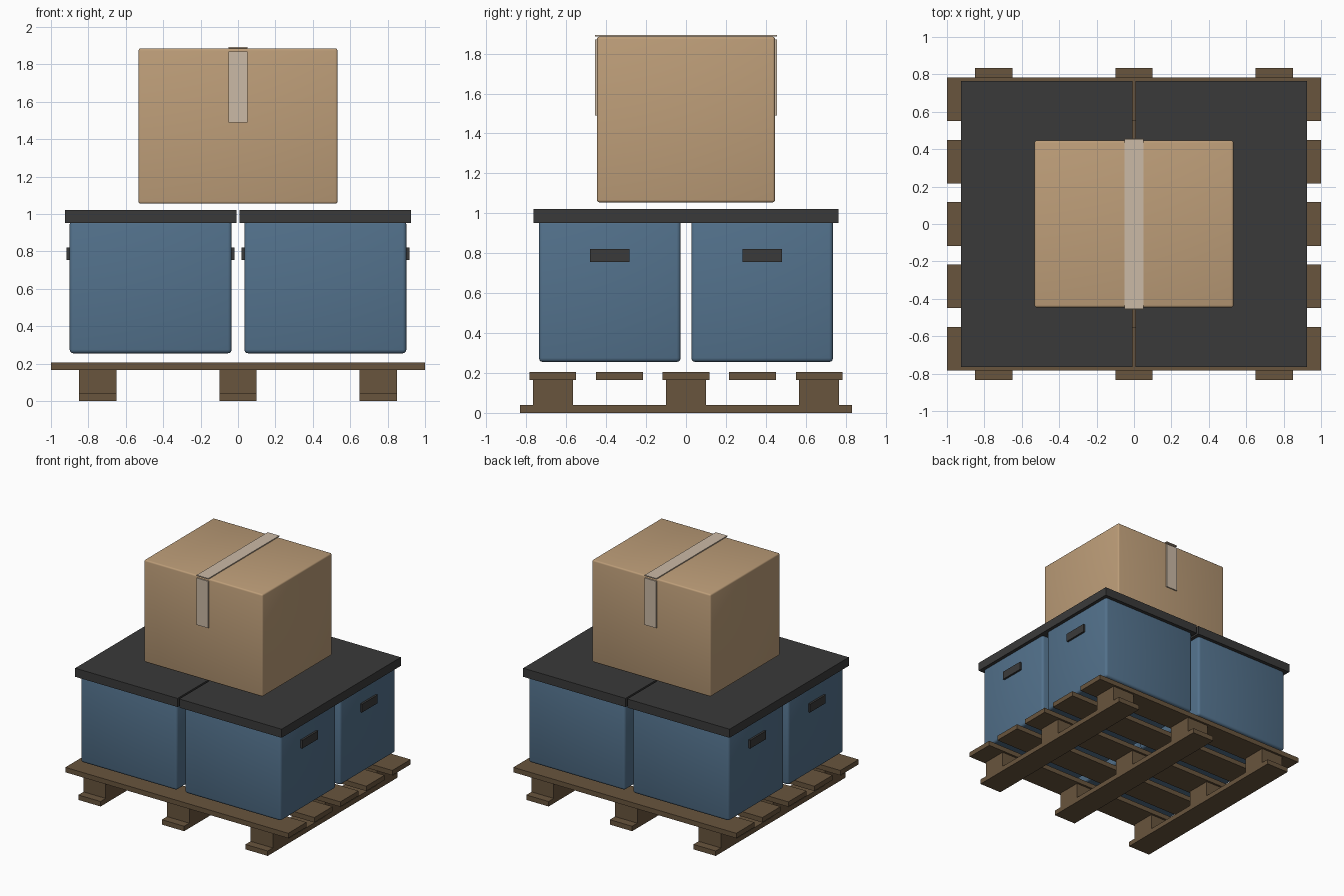
import bpy

if "Cube" in bpy.data.objects:
    bpy.data.objects.remove(bpy.data.objects["Cube"])


def material(name, rgb):
    m = bpy.data.materials.new(name)
    m.diffuse_color = (*rgb, 1)
    m.use_nodes = True
    m.node_tree.nodes["Principled BSDF"].inputs["Base Color"].default_value = m.diffuse_color
    return m


WOOD = material("brown wood", (0.14, 0.09, 0.047))
BLUE = material("blue plastic", (0.085, 0.165, 0.26))
DARK = material("dark grey plastic", (0.042, 0.042, 0.042))
CARD = material("cardboard", (0.51, 0.34, 0.19))
TAPE = material("pale tape", (0.60, 0.49, 0.38))


def box(name, x, y, z, mat, bevel=0):
    """Box from (min, max) ranges, optionally with rounded, smooth edges."""
    lo, hi = zip(x, y, z)
    bpy.ops.mesh.primitive_cube_add(
        size=1, location=[(a + b) / 2 for a, b in zip(lo, hi)])
    ob = bpy.context.object
    ob.name = name
    ob.scale = [b - a for a, b in zip(lo, hi)]
    bpy.ops.object.transform_apply(location=False, rotation=False, scale=True)
    ob.data.materials.append(mat)
    if bevel:
        mod = ob.modifiers.new("round edges", 'BEVEL')
        mod.width = bevel
        mod.segments = 3
        bpy.ops.object.shade_smooth()
    return ob


def around(c, half):
    return (c - half, c + half)


# Pallet: top slats, bottom runners and spacer blocks
for y in (-0.667, -0.333, 0, 0.333, 0.667):
    box("pallet_slat", (-1, 1), around(y, 0.117), (0.165, 0.205), WOOD)
for x in (-0.75, 0, 0.75):
    box("pallet_runner", around(x, 0.1), (-0.833, 0.833), (0, 0.04), WOOD)
    for y in (-0.667, 0, 0.667):
        box("pallet_block", around(x, 0.1), around(y, 0.1), (0.04, 0.165), WOOD)

# Four storage bins, each with a lid and two side handles
for sx in (-1, 1):
    for sy in (-1, 1):
        cx, cy = sx * 0.467, sy * 0.382
        box("bin_body", around(cx, 0.433), around(cy, 0.355), (0.255, 0.965), BLUE, 0.02)
        box("bin_lid", around(cx, 0.459), around(cy, 0.382), (0.952, 1.022), DARK)
        for side in (-1, 1):
            box("bin_handle", around(cx + side * 0.433, 0.016), around(cy, 0.1),
                (0.755, 0.822), DARK)

# Cardboard box on top
box("cardboard_box", (-0.532, 0.532), (-0.446, 0.446), (1.055, 1.885), CARD, 0.012)

# Tape over the top and down the front and back
box("top_tape", around(0, 0.052), (-0.455, 0.455), (1.885, 1.893), TAPE)
for s in (-1, 1):
    box("end_tape", around(0, 0.052), around(s * 0.452, 0.0048), (1.49, 1.87), TAPE)
